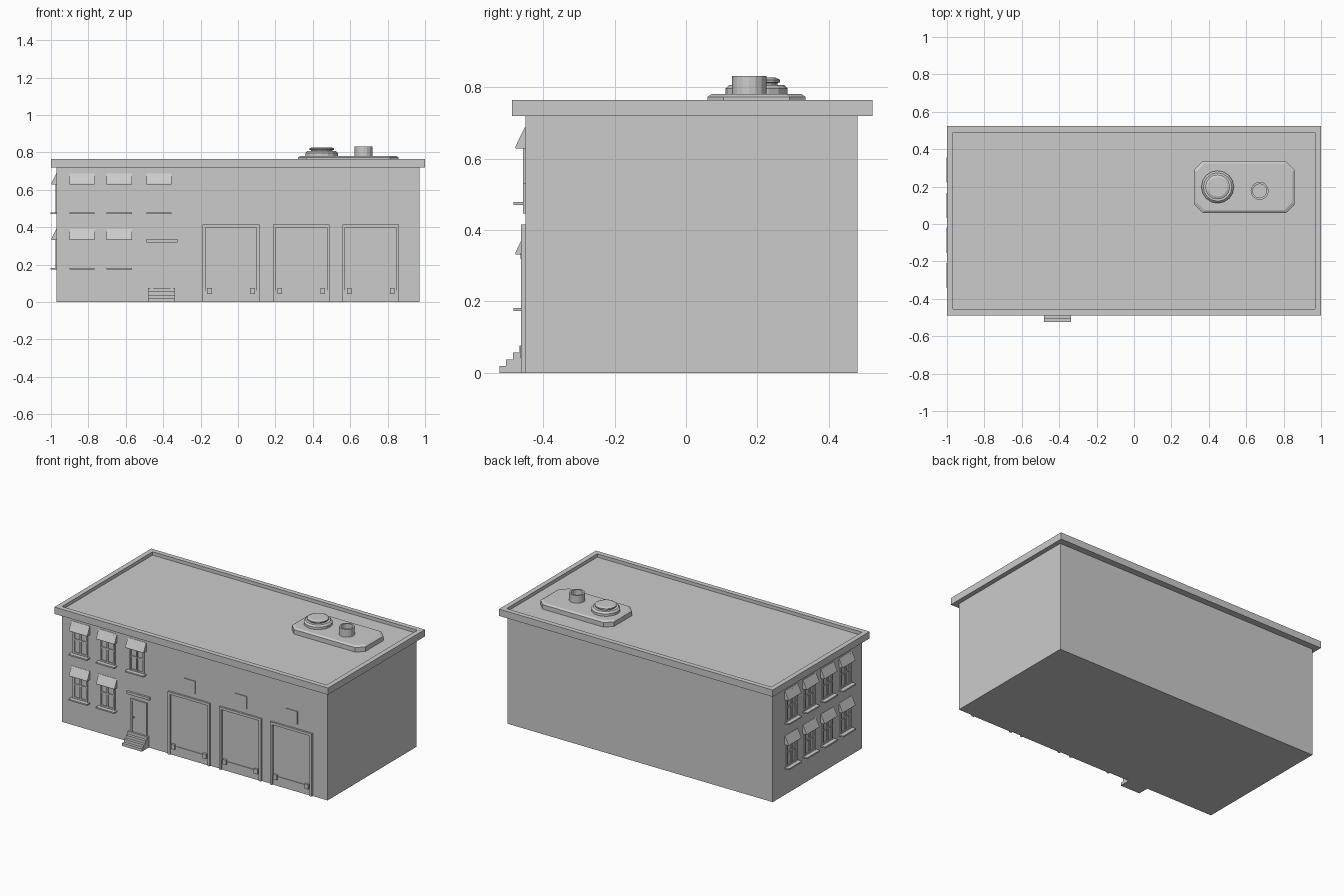
import bpy, bmesh, math
from mathutils import Matrix, Vector

if "Cube" in bpy.data.objects:
    bpy.data.objects.remove(bpy.data.objects["Cube"])

FRONT = -0.45      # y of the front wall
LEFT = -0.97       # x of the left wall


def add_box(bm, x0, x1, y0, y1, z0, z1):
    m = Matrix.Translation(((x0 + x1) / 2, (y0 + y1) / 2, (z0 + z1) / 2))
    bmesh.ops.create_cube(bm, size=1, matrix=m @ Matrix.Diagonal((x1 - x0, y1 - y0, z1 - z0, 1)))


def add_prism(bm, pts, direction):
    f = bm.faces.new([bm.verts.new(p) for p in pts])
    ext = bmesh.ops.extrude_face_region(bm, geom=[f], use_keep_orig=True)
    bmesh.ops.translate(bm, vec=direction,
                        verts=[v for v in ext["geom"] if isinstance(v, bmesh.types.BMVert)])


def to_mesh(name, bm):
    bmesh.ops.recalc_face_normals(bm, faces=bm.faces)
    me = bpy.data.meshes.new(name)
    bm.to_mesh(me)
    bm.free()
    return me


def place(name, me, loc=(0, 0, 0), rot=0):
    ob = bpy.data.objects.new(name, me)
    ob.location = loc
    ob.rotation_euler.z = rot
    bpy.context.collection.objects.link(ob)
    return ob


def boxes(name, *bounds):
    bm = bmesh.new()
    for b in bounds:
        add_box(bm, *b)
    return to_mesh(name, bm)


def lathe(name, profile, loc, sides):
    bm = bmesh.new()
    vs = [bm.verts.new((r, 0, z)) for r, z in profile]
    es = [bm.edges.new(p) for p in zip(vs, vs[1:])]
    bmesh.ops.spin(bm, geom=vs + es, cent=(0, 0, 0), axis=(0, 0, 1),
                   angle=math.tau, steps=sides, use_duplicate=False)
    bmesh.ops.remove_doubles(bm, verts=bm.verts, dist=1e-5)
    return place(name, to_mesh(name, bm), loc)


# main block
place("building_body", boxes("building_body", (LEFT, 0.97, FRONT, 0.48, 0, 0.73)))

# overhanging roof slab with a sunken deck
bm = bmesh.new()
add_box(bm, -1, 1, -0.488, 0.523, 0.72, 0.765)
bm.faces.ensure_lookup_table()
bm.normal_update()
top = max(bm.faces, key=lambda f: f.calc_center_median().z)
bmesh.ops.inset_region(bm, faces=[top], thickness=0.046)
ext = bmesh.ops.extrude_face_region(bm, geom=[top])
bmesh.ops.delete(bm, geom=[top], context='FACES')
bmesh.ops.translate(bm, vec=(0, 0, -0.022),
                    verts=[v for v in ext["geom"] if isinstance(v, bmesh.types.BMVert)])
place("roof_parapet", to_mesh("roof_parapet", bm))

# roof pad: octagonal outline with a bevelled top edge
def octagon(x0, x1, y0, y1, c, z):
    return [(x0 + c, y0, z), (x1 - c, y0, z), (x1, y0 + c, z), (x1, y1 - c, z),
            (x1 - c, y1, z), (x0 + c, y1, z), (x0, y1 - c, z), (x0, y0 + c, z)]

bm = bmesh.new()
rings = [[bm.verts.new(p) for p in octagon(0.322 + i, 0.859 - i, 0.06 + i, 0.335 - i, 0.045, z)]
         for i, z in ((0, 0.743), (0, 0.773), (0.012, 0.781))]
for a, b in zip(rings, rings[1:]):
    for k in range(8):
        bm.faces.new((a[k], a[(k + 1) % 8], b[(k + 1) % 8], b[k]))
bm.faces.new(rings[0])
bm.faces.new(rings[-1])
place("roof_pad", to_mesh("roof_pad", bm))

# roof fan and open pipe
lathe("roof_fan", [(0, 0), (0.087, 0), (0.087, 0.018), (0.076, 0.028), (0.058, 0.028),
                   (0.058, 0.033), (0.066, 0.035), (0.066, 0.042), (0.052, 0.048), (0, 0.048)],
      (0.447, 0.198, 0.779), 16)
lathe("roof_pipe", [(0, 0), (0.048, 0), (0.048, 0.053), (0.037, 0.053), (0.037, 0.01), (0, 0.01)],
      (0.672, 0.177, 0.779), 16)

# window: frame, muntins, sill and awning, facing -y, origin at the sill on the wall
bm = bmesh.new()
H, W, D = 0.155, 0.054, -0.007
for s in (-1, 1):
    a, b = sorted((s * W, s * (W - 0.012)))
    add_box(bm, a, b, D, 0.002, 0, 0.2)
add_box(bm, -0.005, 0.005, D, 0.002, 0, 0.2)
for z in (0.002, 0.09, H):
    add_box(bm, -W, W, D + 0.001, 0.002, z, z + 0.01)
add_box(bm, -0.067, 0.067, -0.033, 0.002, -0.007, 0.002)
add_prism(bm, [(-0.067, 0, 0.152), (-0.067, -0.028, 0.152), (-0.067, -0.028, 0.157),
               (-0.067, -0.002, 0.21), (-0.067, 0, 0.21)], (0.134, 0, 0))
window = to_mesh("window", bm)

for row, z in (("lower", 0.18), ("upper", 0.477)):
    for i, x in enumerate((-0.834, -0.635, -0.422)):
        if row == "upper" or i < 2:
            place(f"front_window_{row}_{i + 1}", window, (x, FRONT, z))
    for i, y in enumerate((0.288, 0.1, -0.087, -0.276)):
        place(f"side_window_{row}_{i + 1}", window, (LEFT, y, z), -math.pi / 2)

# entrance door with knob, and a thin canopy
place("entrance_door", boxes(
    "entrance_door",
    (-0.467, -0.455, -0.458, -0.449, 0.075, 0.292), (-0.36, -0.348, -0.458, -0.449, 0.075, 0.292),
    (-0.467, -0.348, -0.458, -0.449, 0.28, 0.292), (-0.456, -0.359, -0.453, -0.449, 0.075, 0.281),
    (-0.445, -0.438, -0.461, -0.452, 0.17, 0.178)))
place("entrance_canopy", boxes("entrance_canopy", (-0.49, -0.324, -0.464, -0.449, 0.319, 0.336)))

# entrance steps from a stair profile
bm = bmesh.new()
ys = (-0.523, -0.504, -0.485, -0.466)
prof = [(FRONT + 0.001, 0)]
for i, y in enumerate(ys):
    prof += [(y, i * 0.019), (y, (i + 1) * 0.019)]
prof.append((FRONT + 0.001, 0.076))
add_prism(bm, [(-0.48, y, z) for y, z in prof], (0.143, 0, 0))
place("entrance_steps", to_mesh("entrance_steps", bm))

# loading bay: frame, lower plate, two bumpers, blank plaque above
bay = boxes(
    "loading_bay",
    (-0.152, -0.137, -0.012, 0.001, 0, 0.415), (0.137, 0.152, -0.012, 0.001, 0, 0.415),
    (-0.152, 0.152, -0.012, 0.001, 0.398, 0.415), (-0.138, 0.138, -0.004, 0.001, 0, 0.062),
    (-0.128, -0.102, -0.014, 0.001, 0.042, 0.074), (0.102, 0.128, -0.014, 0.001, 0.042, 0.074))
plaque = boxes("bay_plaque", (-0.042, 0.042, -0.006, 0.001, -0.042, 0.042))
for i, x in enumerate((-0.038, 0.338, 0.71)):
    place(f"loading_bay_{i + 1}", bay, (x, FRONT, 0))
    place(f"bay_plaque_{i + 1}", plaque, (x, FRONT, 0.488))
